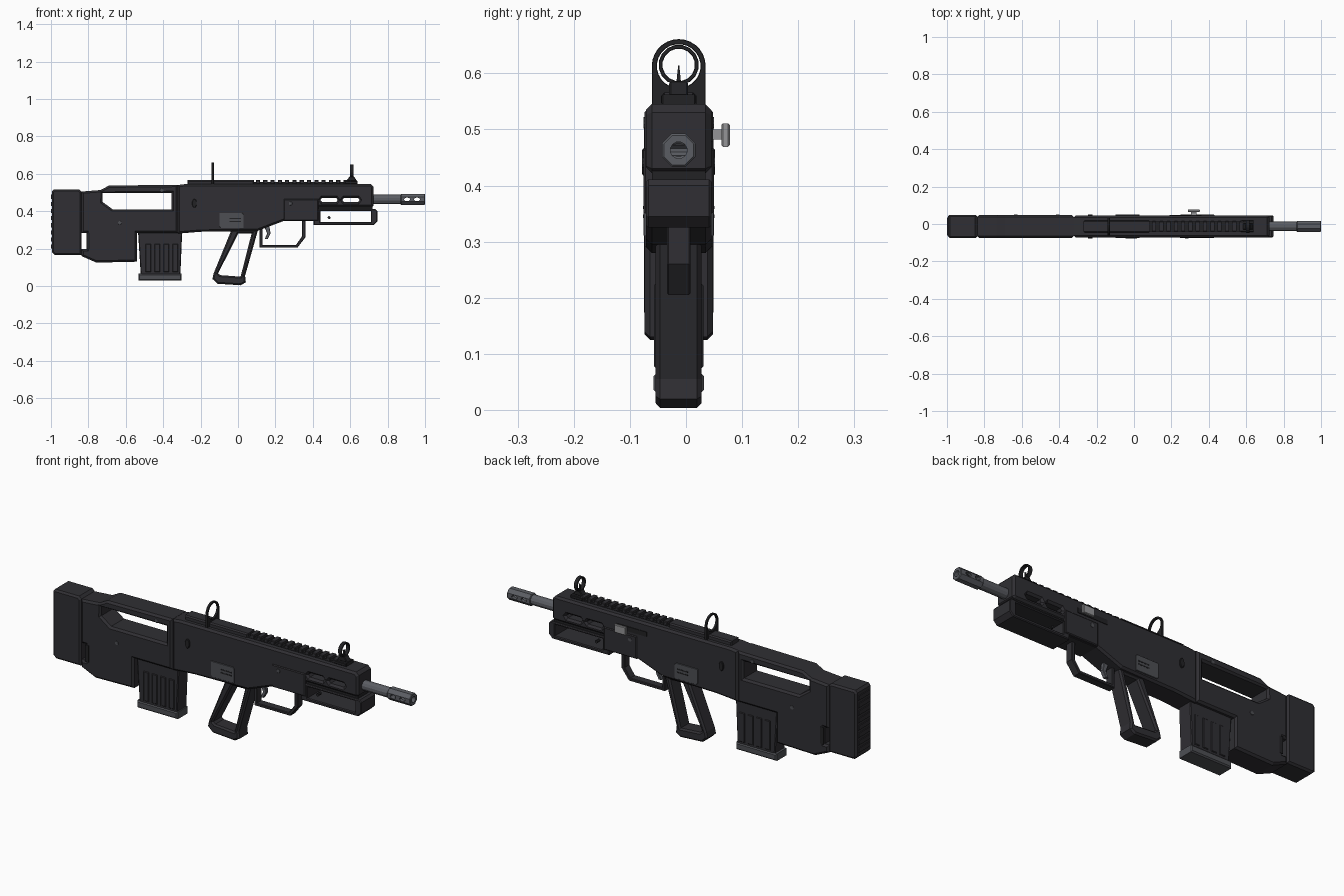
import bpy, bmesh, math
from mathutils import Matrix

if "Cube" in bpy.data.objects:
    bpy.data.objects.remove(bpy.data.objects["Cube"])

CY = -0.013  # centre plane of the body


def material(name, rgb):
    m = bpy.data.materials.new(name)
    m.diffuse_color = (*rgb, 1)
    m.use_nodes = True
    m.node_tree.nodes["Principled BSDF"].inputs["Base Color"].default_value = m.diffuse_color
    return m


BODY = material("dark polymer", (0.029, 0.028, 0.033))
BLACK = material("black metal", (0.016, 0.016, 0.018))
STEEL = material("grey steel", (0.105, 0.110, 0.125))
PLATE = material("plate grey", (0.075, 0.078, 0.088))
LIGHT = material("light steel", (0.30, 0.30, 0.31))


def finish(name, bm, mat):
    bmesh.ops.remove_doubles(bm, verts=bm.verts, dist=0.00005)
    bmesh.ops.recalc_face_normals(bm, faces=bm.faces)
    me = bpy.data.meshes.new(name)
    bm.to_mesh(me)
    bm.free()
    me.materials.clear()
    me.materials.append(mat)
    for p in me.polygons:
        p.use_smooth = False
        p.material_index = 0
    ob = bpy.data.objects.new(name, me)
    bpy.context.collection.objects.link(ob)
    return ob


def prism(name, outlines, half, mat, chamfer=0.0, y=CY, along_x=None):
    """Filled side profile (first outline solid, others holes) with chamfered rims."""
    cu = bpy.data.curves.new(name, 'CURVE')
    cu.dimensions = '2D'
    cu.fill_mode = 'BOTH'
    cu.extrude = half - chamfer
    cu.bevel_depth = chamfer
    cu.bevel_resolution = 0
    cu.offset = -chamfer
    for pts in outlines:
        s = cu.splines.new('POLY')
        s.points.add(len(pts) - 1)
        for p, (a, b) in zip(s.points, pts):
            p.co = (a, b, 0, 1)
        s.use_cyclic_u = True
    tmp = bpy.data.objects.new(name + "_curve", cu)
    bpy.context.collection.objects.link(tmp)
    dg = bpy.context.evaluated_depsgraph_get()
    me = bpy.data.meshes.new_from_object(tmp.evaluated_get(dg))
    bm = bmesh.new()
    bm.from_mesh(me)
    bpy.data.objects.remove(tmp)
    bpy.data.meshes.remove(me)
    rot = Matrix.Rotation(math.pi / 2, 4, 'X')
    if along_x is None:
        mat4 = Matrix.Translation((0, y, 0)) @ rot
    else:
        mat4 = Matrix.Translation((along_x, y, 0)) @ Matrix.Rotation(math.pi / 2, 4, 'Z') @ rot
    bm.transform(mat4)
    return finish(name, bm, mat)


def rect(x0, x1, z0, z1):
    return [(x0, z0), (x1, z0), (x1, z1), (x0, z1)]


def ring(x, z, r, n=20, rx=None):
    rx = rx or r
    return [(x + rx * math.cos(2 * math.pi * (i + .5) / n),
             z + r * math.sin(2 * math.pi * (i + .5) / n)) for i in range(n)]


def box(name, x0, x1, z0, z1, half, mat, chamfer=0.0, y=CY):
    return prism(name, [rect(x0, x1, z0, z1)], half, mat, chamfer, y)


def rod(name, x0, x1, z, r, n, mat):
    return prism(name, [ring(0, z, r, n)], (x1 - x0) / 2, mat, 0.003, CY, (x0 + x1) / 2)


# Stock with its sight-through opening, and the butt pad with ridged back
prism("stock", [[(-.837, .505), (-.735, .513), (-.69, .537), (-.322, .541), (-.322, .283),
                 (-.54, .283), (-.54, .13), (-.757, .125), (-.837, .16), (-.837, .197),
                 (-.81, .197), (-.81, .283), (-.837, .283)],
                [(-.725, .497), (-.355, .497), (-.355, .41), (-.67, .41), (-.725, .45)]],
      .061, BODY, .010)
prism("butt_pad", [[(-.995, .18), (-.995, .505), (-.985, .517), (-.85, .517), (-.837, .505),
                    (-.837, .165), (-.98, .165)]], .062, BODY, .009)
for i in range(8):
    z = .20 + i * .038
    box("butt_ridge", -1.0, -.985, z, z + .022, .048, BODY)

# Receiver and upper fore-end with through slots
slots = [[(x - .046, .46), (x - .038, .471), (x + .038, .471), (x + .046, .46),
          (x + .038, .449), (x - .038, .449)] for x in (.487, .604)]
prism("receiver", [[(-.322, .540), (-.28, .545), (.71, .545), (.725, .53), (.725, .43),
                    (.715, .422), (.43, .422), (.43, .348), (.245, .348), (.105, .295),
                    (-.2, .290), (-.322, .28)]] + slots, .058, BODY, .010)
prism("lower_fore_end", [[(.40, .411), (.735, .411), (.745, .40), (.745, .345), (.725, .325),
                          (.405, .325)], rect(.44, .71, .342, .40)], .058, BODY, .004)
box("fore_end_spacer", .42, .72, .405, .43, .048, BLACK)
box("fore_end_side_panel", .245, .43, .35, .465, .063, BODY, .004)

# Magazine, ribs and base
prism("magazine", [[(-.535, .30), (-.298, .30), (-.308, .06), (-.52, .06)]], .040, BODY, .004)
for i in range(4):
    x = -.495 + i * .048
    box("magazine_rib", x, x + .03, .075, .225, .044, BODY, .003)
box("magazine_base", -.532, -.302, .03, .066, .045, PLATE, .006)

# Open-frame grip, trigger and guard
prism("grip", [[(-.035, .30), (.107, .30), (.038, .055), (.042, .02), (.015, .004), (-.11, .012),
                (-.137, .038), (-.13, .068)],
               [(.002, .282), (.073, .282), (.014, .05), (-.095, .058), (-.106, .068)]],
      .041, BODY, .008)
prism("trigger_guard", [[(.115, .31), (.115, .205), (.318, .205), (.36, .26), (.36, .352),
                         (.342, .352), (.342, .265), (.31, .22), (.13, .22), (.13, .31)]],
      .021, BODY, .003)
prism("trigger", [[(.14, .32), (.168, .32), (.174, .28), (.158, .25), (.142, .25),
                   (.156, .28)]], .010, STEEL, .002)

# Top rail
box("rail_rear_block", -.27, .085, .535, .566, .032, BODY, .006)
box("rail_bed", .08, .60, .535, .555, .026, BLACK)
for i in range(13):
    x = .096 + i * .039
    box("rail_tooth", x, x + .022, .545, .566, .028, BODY, .003)

# Rear ring sight on a full-width plate
arch = [(.048 * math.cos(a), .613 + .048 * math.sin(a))
        for a in [math.pi * i / 14 for i in range(15)]]
prism("rear_sight", [[(.048, .535)] + arch + [(-.048, .535)], ring(0, .613, .039, 24)],
      .006, BLACK, .001, CY, -.135)
# Front ring sight with foot, neck and post
box("front_sight_foot", .572, .640, .545, .562, .031, BLACK, .003)
prism("front_sight_neck", [[(.578, .56), (.638, .56), (.62, .585), (.596, .585)]], .017, BLACK, .003)
prism("front_sight_ring", [ring(0, .615, .036, 16), ring(0, .615, .029, 16)],
      .010, BLACK, .001, CY, .608)
prism("front_sight_post", [[(-.005, .575), (.005, .575), (.001, .614), (-.001, .614)]],
      .004, BLACK, 0, CY, .608)

# Barrel and muzzle device with bore and side ports
rod("barrel", .70, .885, .463, .026, 12, STEEL)
muzzle = rod("muzzle_device", .87, 1.0, .463, .032, 8, STEEL)
cutters = [rod("bore_cutter", .90, 1.05, .463, .015, 12, BLACK)]
for x in (.904, .957):
    cutters.append(prism("port_cutter", [ring(x, .463, .010, 10, .016)], .06, BLACK))
for c in cutters:
    c.hide_render = True
    m = muzzle.modifiers.new("cut", 'BOOLEAN')
    m.operation = 'DIFFERENCE'
    m.solver = 'EXACT'
    m.object = c
cut = bpy.data.meshes.new_from_object(
    muzzle.evaluated_get(bpy.context.evaluated_depsgraph_get()))
muzzle.modifiers.clear()
muzzle.data = cut
cut.materials.clear()
cut.materials.append(STEEL)
for p in cut.polygons:
    p.material_index = 0
for c in cutters:
    bpy.data.objects.remove(c)

# Charging handle on the far side
box("handle_track", .19, .36, .478, .502, .004, BLACK, 0, .044)
box("handle_stem", .305, .333, .482, .500, .014, LIGHT, 0, .056)
box("handle_knob", .288, .352, .469, .511, .0075, LIGHT, .003, .0705)

# Side plates, pins and selector, on both sides
for s in (-1, 1):
    prism("side_plate", [[(-.1, .318), (-.09, .31), (.03, .31), (.03, .382), (.022, .39),
                          (-.1, .39)]], .003, PLATE, .001, CY + s * .0595)
    for i in range(2):
        box("side_plate_groove", -.045, .015, .342 + i * .016, .348 + i * .016, .001, BLACK,
            0, CY + s * .0625)
    prism("selector", [ring(-.233, .442, .024, 10, .013)], .006, BLACK, .002, CY + s * .059)
    for x, z, d in ((-.632, .338, .061), (-.408, .512, .061), (.281, .441, .063)):
        prism("pin", [ring(x, z, .010, 10)], .002, PLATE, .0005, CY + s * d)
    prism("fore_end_pin", [ring(.487, .366, .008, 8)], .012, BLACK, 0, CY + s * .03)
    box("stock_slot", -.81, -.79, .197, .283, .002, BLACK, 0, CY + s * .060)
